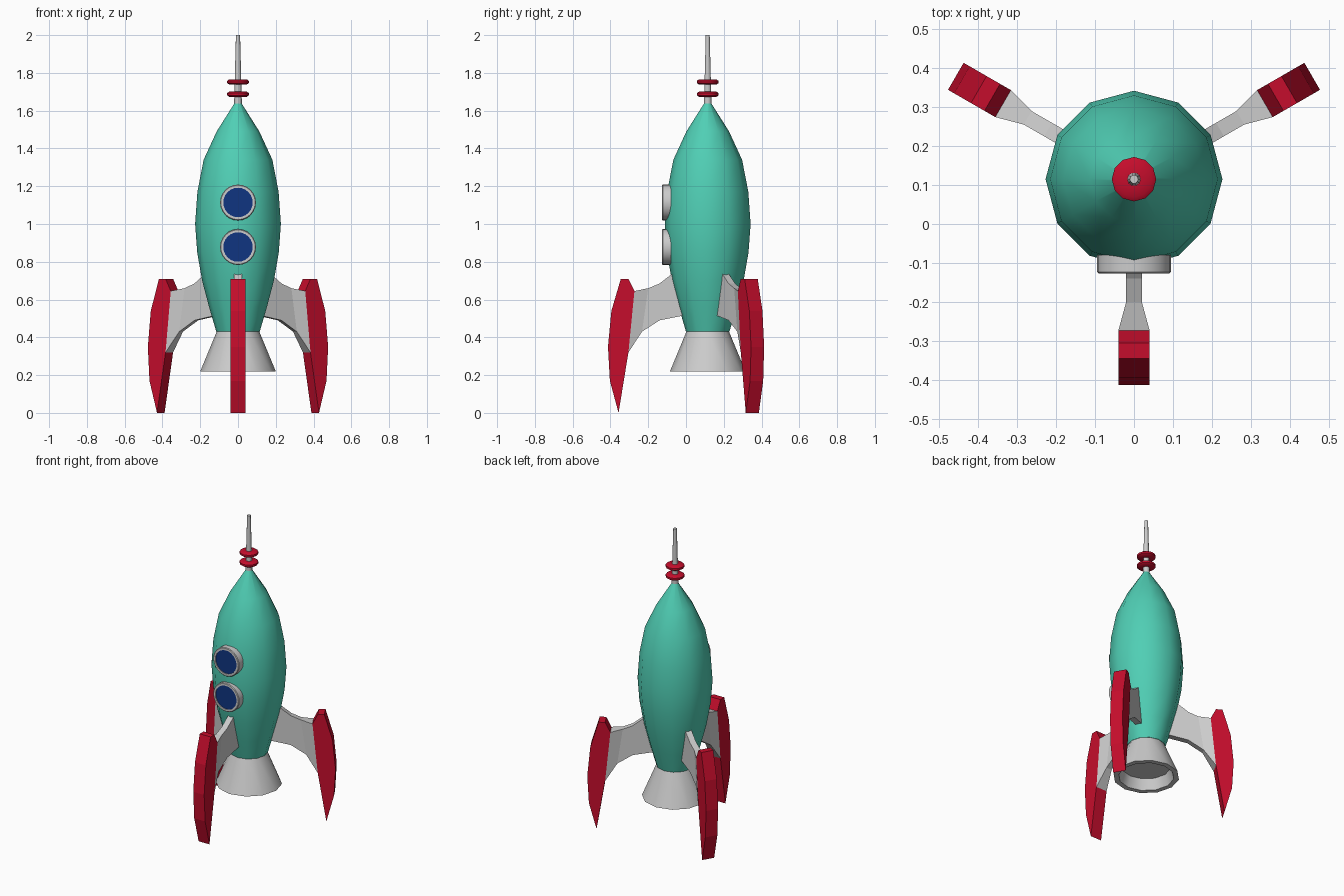
import bpy, bmesh, math
from mathutils import Matrix

if "Cube" in bpy.data.objects:
    bpy.data.objects.remove(bpy.data.objects["Cube"])

AXIS_Y = 0.115  # the rocket's vertical axis


def material(name, color):
    m = bpy.data.materials.new(name)
    m.diffuse_color = (*color, 1)
    m.use_nodes = True
    m.node_tree.nodes["Principled BSDF"].inputs["Base Color"].default_value = m.diffuse_color
    return m


TEAL = material("teal", (0.08, 0.62, 0.46))
RED = material("red", (0.56, 0.004, 0.025))
BLUE = material("blue", (0.005, 0.035, 0.22))


def finish(bm, name, mat=None, smooth=None):
    bmesh.ops.remove_doubles(bm, verts=bm.verts, dist=1e-5)
    bmesh.ops.recalc_face_normals(bm, faces=bm.faces)
    me = bpy.data.meshes.new(name)
    bm.to_mesh(me)
    bm.free()
    ob = bpy.data.objects.new(name, me)
    bpy.context.collection.objects.link(ob)
    if mat:
        me.materials.append(mat)
    if smooth:
        bpy.ops.object.select_all(action='DESELECT')
        ob.select_set(True)
        bpy.context.view_layer.objects.active = ob
        bpy.ops.object.shade_smooth_by_angle(angle=math.radians(smooth))
    return ob


def lathe(name, profile, sides, mat=None, closed=False, smooth=40):
    """Spin (radius, height) points around the z axis."""
    bm = bmesh.new()
    rings = []
    for r, z in profile:
        rings.append([bm.verts.new((r * math.cos(a), r * math.sin(a), z))
                      for a in (2 * math.pi * i / sides for i in range(sides))])
    pairs = list(zip(rings, rings[1:]))
    if closed:
        pairs.append((rings[-1], rings[0]))
    for lo, hi in pairs:
        for i in range(sides):
            j = (i + 1) % sides
            bm.faces.new((lo[i], lo[j], hi[j], hi[i]))
    if not closed:
        bm.faces.new(rings[0])
        bm.faces.new(rings[-1])
    ob = finish(bm, name, mat, smooth)
    ob.location.y = AXIS_Y
    return ob


# Hull
lathe("hull", [(0.115, 0.43), (0.153, 0.56), (0.190, 0.70), (0.216, 0.85),
               (0.227, 1.00), (0.215, 1.17), (0.182, 1.34), (0.113, 1.49),
               (0.015, 1.645)], 12, TEAL)

# Engine nozzle with a recessed underside
lathe("nozzle", [(0.113, 0.43), (0.2, 0.22), (0.168, 0.22), (0.148, 0.29)], 12)

# Antenna and its two rings
lathe("antenna", [(0.02, 1.60), (0.02, 1.66), (0.011, 2.0)], 10)
for k, z in enumerate((1.687, 1.752)):
    lathe(f"antenna_ring_{k + 1}",
          [(0.012, z - 0.014), (0.046, z - 0.014), (0.057, z - 0.006),
           (0.057, z + 0.006), (0.046, z + 0.014), (0.012, z + 0.014)], 12, RED)

# Portholes: grey frame and blue glass, facing -y
for k, z in enumerate((0.878, 1.114)):
    frame = lathe(f"porthole_frame_{k + 1}", [(0.078, 0), (0.095, 0), (0.095, 0.043),
                  (0.091, 0.047), (0.078, 0.047)], 24, closed=True)
    glass = lathe(f"porthole_glass_{k + 1}", [(0.08, 0), (0.08, 0.042)], 24, BLUE)
    for ob in (frame, glass):
        ob.location = (0, -0.08, z)
        ob.rotation_euler.x = math.pi / 2

# Fin outline in (distance from axis, height)
FIN = [(0.42, 0.71), (0.46, 0.71), (0.51, 0.54), (0.528, 0.35), (0.518, 0.17),
       (0.472, 0.0), (0.42, 0.32), (0.388, 0.645)]
# Strut sections: top point, bottom point, half width
STRUT = [((0.388, 0.645), (0.42, 0.32), 0.04), ((0.315, 0.66), (0.348, 0.43), 0.02),
         ((0.255, 0.685), (0.255, 0.49), 0.02), ((0.19, 0.735), (0.13, 0.515), 0.02)]


def place(bm, angle):
    bm.transform(Matrix.Translation((0, AXIS_Y, 0)) @ Matrix.Rotation(angle, 4, 'Z'))


for name, deg in (("front", -90), ("right", 30), ("left", 150)):
    angle = math.radians(deg)

    # Landing fin
    bm = bmesh.new()
    a, b = [[bm.verts.new((r, s, z)) for r, z in FIN] for s in (-0.04, 0.04)]
    bm.faces.new(a)
    bm.faces.new(b)
    for i in range(len(FIN)):
        j = (i + 1) % len(FIN)
        bm.faces.new((a[i], a[j], b[j], b[i]))
    place(bm, angle)
    finish(bm, f"{name}_fin", RED)

    # Strut joining fin to hull
    bm = bmesh.new()
    loops = [[bm.verts.new(p) for p in ((t[0], -w, t[1]), (t[0], w, t[1]),
                                        (u[0], w, u[1]), (u[0], -w, u[1]))]
             for t, u, w in STRUT]
    for lo, hi in zip(loops, loops[1:]):
        for i in range(4):
            j = (i + 1) % 4
            bm.faces.new((lo[i], lo[j], hi[j], hi[i]))
    bm.faces.new(loops[0])
    bm.faces.new(loops[-1])
    place(bm, angle)
    finish(bm, f"{name}_strut")
